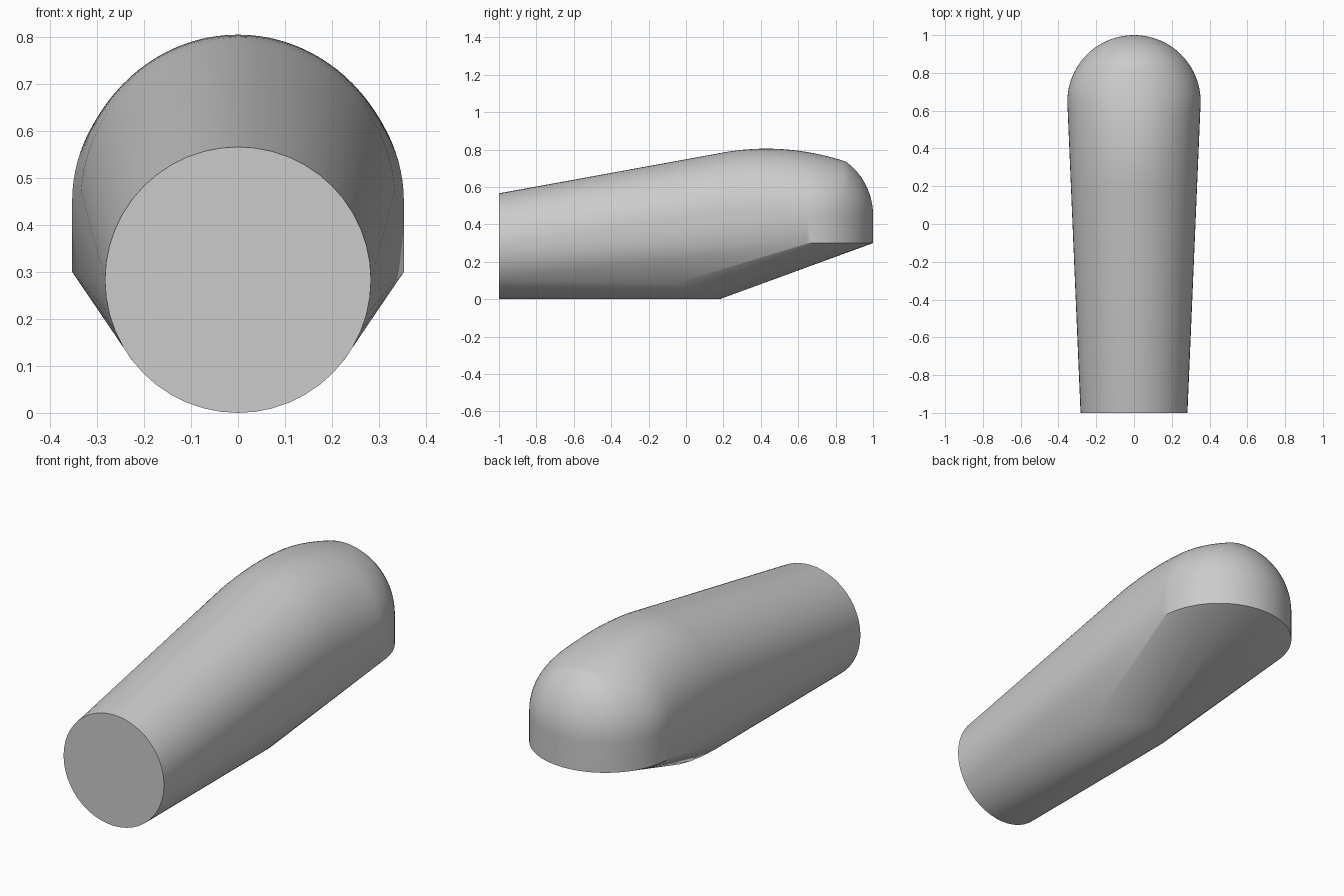
import bpy, bmesh
from math import sin, cos, pi, sqrt, radians

cube = bpy.data.objects.get("Cube")
if cube:
    bpy.data.objects.remove(cube)

R_END, R_HEAD = 0.283, 0.353     # handle end and head radii
HEAD_Y, RIM_Z, DOME_Z = 0.647, 0.30, 0.45
SEGS = 48

bm = bmesh.new()


def add(x, y, z):
    bm.verts.new((x, y, z))


# Round flat end of the handle, and the lower arc swept back from the belly
for i in range(SEGS):
    a = 2 * pi * i / SEGS
    x, z = R_END * sin(a), R_END * (1 - cos(a))
    add(x, -1, z)
    if z < 0.1:
        add(x, 0.18 - 2.9 * z, z)

# Upright wall of the rounded head
for i in range(SEGS + 1):
    a = pi * i / SEGS
    for z in (RIM_Z, DOME_Z):
        add(R_HEAD * cos(a), HEAD_Y + R_HEAD * sin(a), z)


def arch(y):
    """Half-ellipse rib across the crown at y."""
    crown = 0.805 - DOME_Z - (y - 0.43) ** 2 / 2.6
    if y > HEAD_Y:
        width = sqrt(R_HEAD ** 2 - (y - HEAD_Y) ** 2)
        crown = min(crown, width)
    else:
        width = R_HEAD - (HEAD_Y - y) * 0.043
    for i in range(SEGS + 1):
        a = pi * i / SEGS
        add(width * cos(a), y, DOME_Z + crown * sin(a))


# Crown ribs, then the dome ribs closing toward the back
for i in range(11):
    arch(0.22 + (HEAD_Y - 0.22) * i / 10)
for i in range(1, 20):
    arch(HEAD_Y + R_HEAD * sin(pi / 2 * i / 20))

# Skin the sections into one convex body
hull = bmesh.ops.convex_hull(bm, input=bm.verts[:])
loose = {g for g in hull["geom_interior"] + hull["geom_unused"]
         if isinstance(g, bmesh.types.BMVert) and g.is_valid}
bmesh.ops.delete(bm, geom=list(loose), context="VERTS")
bmesh.ops.remove_doubles(bm, verts=bm.verts[:], dist=0.001)
bmesh.ops.dissolve_limit(bm, angle_limit=radians(0.3),
                         verts=bm.verts[:], edges=bm.edges[:])
bmesh.ops.recalc_face_normals(bm, faces=bm.faces[:])

mesh = bpy.data.meshes.new("handle_body")
bm.to_mesh(mesh)
bm.free()
body = bpy.data.objects.new("handle_body", mesh)
bpy.context.collection.objects.link(body)

# Plain grey finish
grey = bpy.data.materials.new("light_grey")
grey.use_nodes = True
colour = (0.6, 0.6, 0.6, 1)
grey.diffuse_color = colour
grey.node_tree.nodes["Principled BSDF"].inputs["Base Color"].default_value = colour
mesh.materials.append(grey)

bpy.ops.object.select_all(action="DESELECT")
body.select_set(True)
bpy.context.view_layer.objects.active = body
bpy.ops.object.shade_smooth_by_angle(angle=radians(30))
